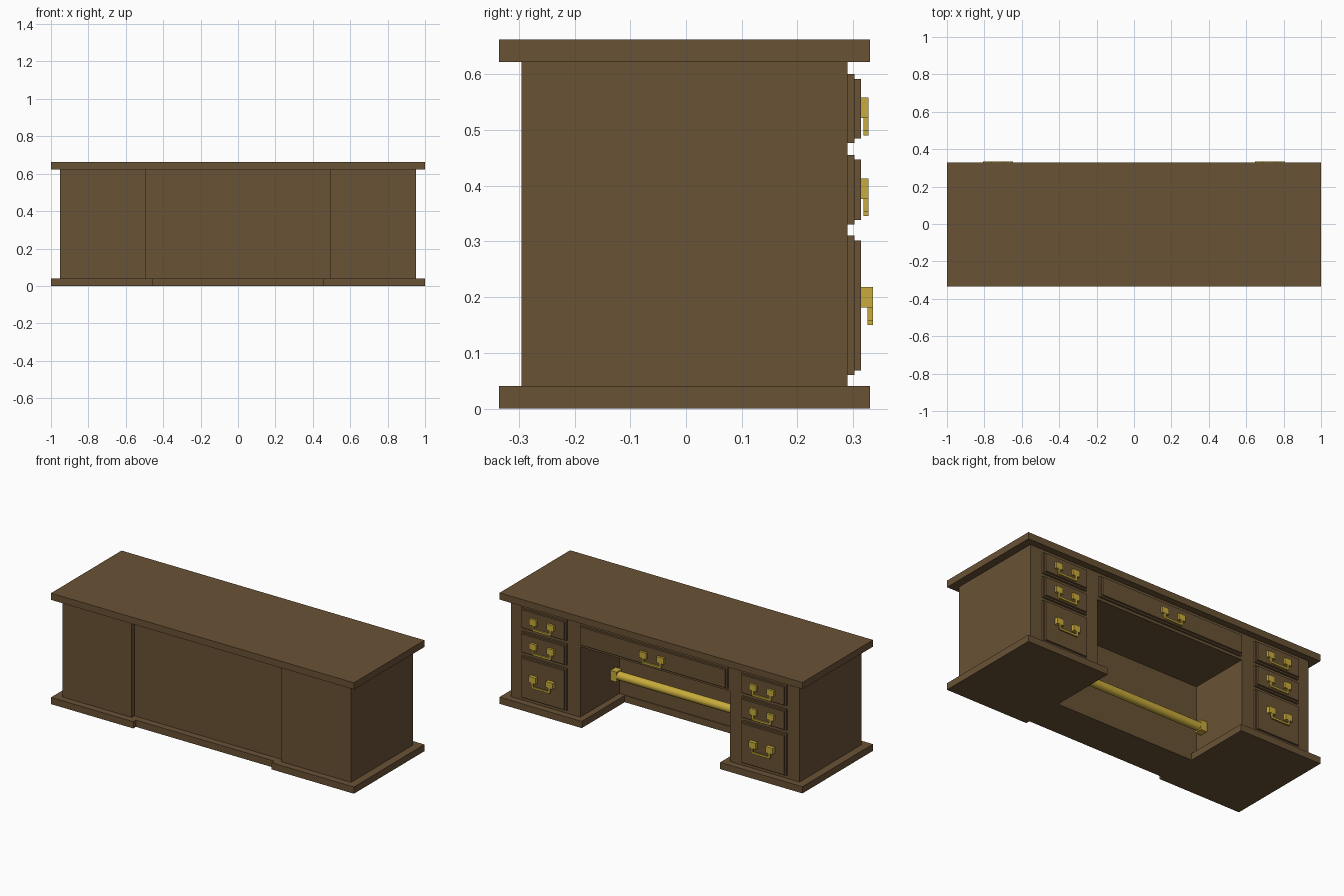
import bpy
import bmesh
import math
from mathutils import Matrix, Vector

if "Cube" in bpy.data.objects:
    bpy.data.objects.remove(bpy.data.objects["Cube"])


def material(name, color):
    m = bpy.data.materials.new(name)
    m.diffuse_color = (*color, 1.0)
    m.use_nodes = True
    m.node_tree.nodes["Principled BSDF"].inputs["Base Color"].default_value = m.diffuse_color
    return m


WOOD = material("walnut_brown", (0.141, 0.084, 0.036))
BRASS = material("brass", (0.58, 0.41, 0.045))


def boxes(name, mat, *spans):
    """One object from axis-aligned boxes given as (x0, x1, y0, y1, z0, z1)."""
    bm = bmesh.new()
    for x0, x1, y0, y1, z0, z1 in spans:
        place = Matrix.Translation(((x0 + x1) / 2, (y0 + y1) / 2, (z0 + z1) / 2))
        size = Matrix.Diagonal((x1 - x0, y1 - y0, z1 - z0, 1))
        bmesh.ops.create_cube(bm, size=1, matrix=place @ size)
    mesh = bpy.data.meshes.new(name)
    bm.to_mesh(mesh)
    bm.free()
    mesh.materials.append(mat)
    ob = bpy.data.objects.new(name, mesh)
    bpy.context.collection.objects.link(ob)
    return ob


def drawer_front(name, cx, half, z0, z1):
    """Two stepped plates."""
    s = 0.0085
    boxes(name, WOOD,
          (cx - half, cx + half, 0.288, 0.302, z0, z1),
          (cx - half + s, cx + half - s, 0.300, 0.314, z0 + s, z1 - s))


def handle(name, cx, z, depth):
    """Two square mounts with a hanging U-shaped pull; z is the lowest point."""
    y0, y1 = 0.312, 0.314 + depth
    t = 0.009
    spans = [(cx - 0.06, cx + 0.06, y1 - t, y1, z, z + 0.011)]
    for s in (-1, 1):
        m = cx + s * 0.057
        spans.append((m - 0.023, m + 0.023, y0, y1, z + 0.031, z + 0.068))
        spans.append((m - 0.006, m + 0.006, y1 - t, y1, z + 0.008, z + 0.033))
    boxes(name, BRASS, *spans)


# Desk top
boxes("desk_top", WOOD, (-1, 1, -0.335, 0.33, 0.622, 0.662))

# Pedestals, plinths and their drawers
ROWS = [("upper", 0.476, 0.600, 0.490, 0.013),
        ("middle", 0.330, 0.455, 0.345, 0.013),
        ("lower", 0.060, 0.310, 0.150, 0.021)]
for side, s in (("left", -1), ("right", 1)):
    a, b = sorted((s * 0.495, s * 0.953))
    boxes(side + "_pedestal", WOOD, (a, b, -0.295, 0.29, 0.04, 0.622))
    a, b = sorted((s * 0.457, s * 1.0))
    boxes(side + "_plinth", WOOD, (a, b, -0.335, 0.33, 0, 0.04))
    for row, z0, z1, hz, depth in ROWS:
        drawer_front(f"{side}_{row}_drawer", s * 0.726, 0.148, z0, z1)
        handle(f"{side}_{row}_handle", s * 0.726, hz, depth)

# Recessed centre panel and its plinth
boxes("centre_panel", WOOD, (-0.495, 0.495, -0.27, -0.08, 0.04, 0.622))
boxes("centre_plinth", WOOD, (-0.457, 0.457, -0.31, -0.075, 0, 0.04))

# Centre drawer above the kneehole
boxes("centre_drawer_case", WOOD, (-0.495, 0.495, -0.08, 0.29, 0.46, 0.622))
drawer_front("centre_drawer", 0, 0.485, 0.476, 0.600)
handle("centre_handle", 0, 0.490, 0.013)

# Foot rail with end brackets
boxes("foot_rail_brackets", BRASS,
      *[(*sorted((s * 0.455, s * 0.495)), -0.045, 0.005, 0.15, 0.21) for s in (-1, 1)])
bpy.ops.mesh.primitive_cylinder_add(vertices=24, radius=0.025, depth=0.92,
                                    location=(0, -0.02, 0.18),
                                    rotation=(0, math.pi / 2, 0))
rail = bpy.context.object
rail.name = "foot_rail"
rail.data.materials.append(BRASS)
bpy.ops.object.shade_smooth_by_angle()
